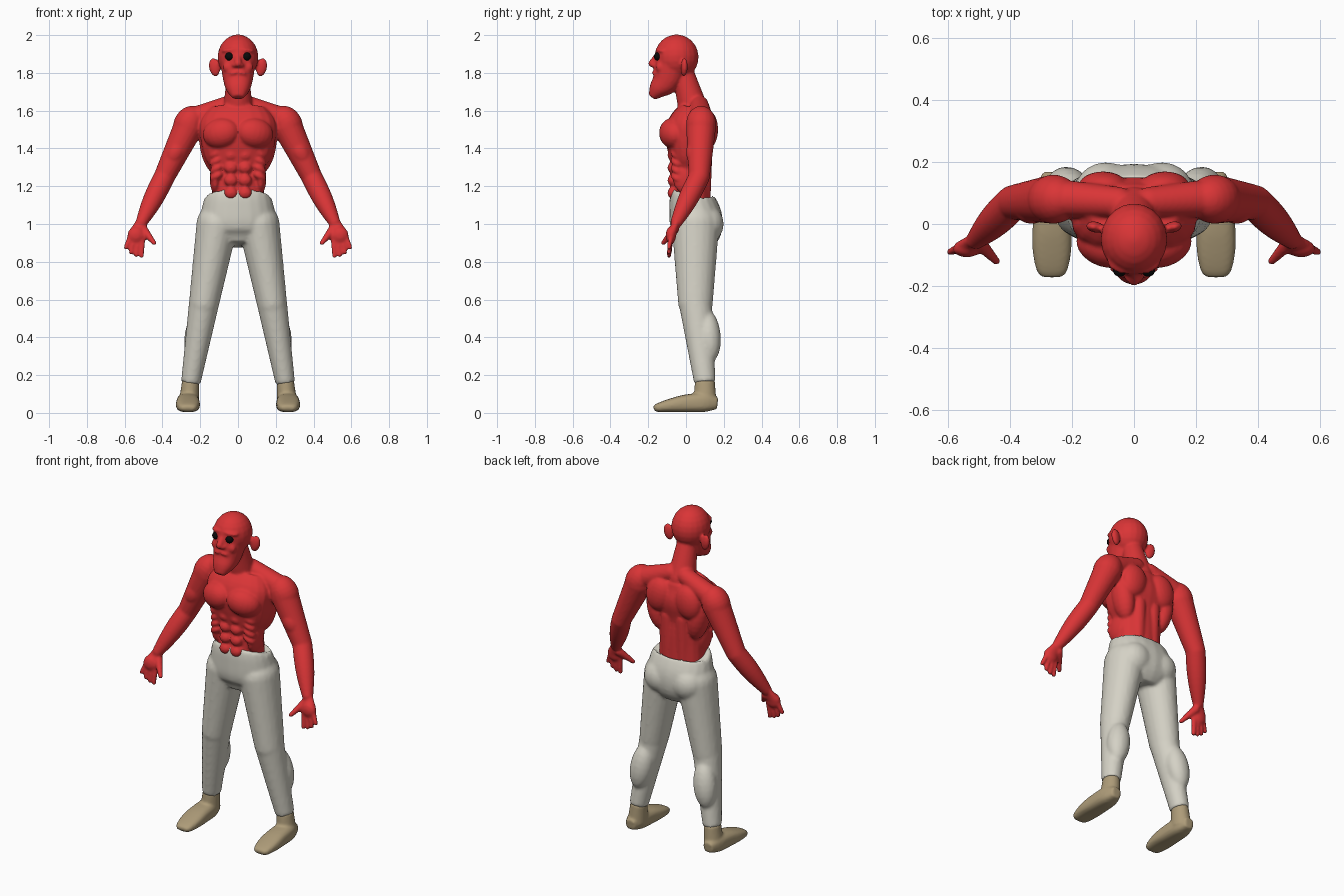
import bpy, bmesh, math
from mathutils import Vector, Matrix, Euler

cube = bpy.data.objects.get("Cube")
if cube:
    bpy.data.objects.remove(cube)


def material(name, colour):
    mat = bpy.data.materials.new(name)
    mat.use_nodes = True
    mat.diffuse_color = (*colour, 1)
    shader = mat.node_tree.nodes["Principled BSDF"]
    shader.inputs["Base Color"].default_value = (*colour, 1)
    return mat


red = material("red skin", (.7, .035, .037))
cream = material("cream cloth", (.66, .64, .56))
tan = material("tan leather", (.42, .33, .19))
black = material("black", (.003, .003, .003))


def signs(x):
    """Parts away from the middle are built on both sides."""
    return (1, -1) if x else (1,)


def spline(rows, steps=4):
    """Smooth curve through rows of numbers."""
    rows = [Vector(row) for row in rows]
    last = len(rows) - 1
    curve = []
    for i in range(last):
        start, end = rows[i], rows[i + 1]
        leave = (end - rows[max(i - 1, 0)]) / 2
        arrive = (rows[min(i + 2, last)] - start) / 2
        for step in range(steps):
            t = step / steps
            ease = t * t * (3 - 2 * t)
            curve.append(start.lerp(end, ease) + leave * t * (1 - t) ** 2
                         - arrive * t * t * (1 - t))
    return curve + [rows[-1]]


def tube(bm, sections, power=2, sides=20):
    """Closed skin over sections, each a centre, a width and a depth."""
    rings = []
    last = len(sections) - 1
    for i, (centre, width, depth) in enumerate(sections):
        along = sections[min(i + 1, last)][0] - sections[max(i - 1, 0)][0]
        along.normalize()
        across = (Vector((1, 0, 0)) - along * along.x).normalized()
        out = along.cross(across)
        ring = []
        for side in range(sides):
            angle = math.tau * side / sides
            c, s = (math.copysign(abs(v) ** (2 / power), v)
                    for v in (math.cos(angle), math.sin(angle)))
            ring.append(bm.verts.new(centre + across * c * width + out * s * depth))
        rings.append(ring)
    for low, high in zip(rings, rings[1:]):
        for side in range(sides):
            bm.faces.new((low[side - 1], low[side], high[side], high[side - 1]))
    bm.faces.new(rings[0][::-1])
    bm.faces.new(rings[-1])
    return [vert for ring in rings for vert in ring]


def loft(bm, rows, x=0, power=2):
    """Upright or lying form; each row is y, z, width, depth."""
    for sign in signs(x):
        tube(bm, [(Vector((sign * x, y, z)), width, depth)
                  for y, z, width, depth in spline(rows)], power)


def blob(bm, centre, radii, tilt=(0, 0, 0), rings=12):
    """Tilted ellipsoid."""
    angles = [math.pi * (i + .3) / rings for i in range(rings)]
    angles.append(math.pi - angles[0])
    for sign in signs(centre[0]):
        place = Matrix.Translation((sign * centre[0], centre[1], centre[2]))
        turn = Euler((tilt[0], sign * tilt[1], sign * tilt[2])).to_matrix().to_4x4()
        shape = place @ turn @ Matrix.Diagonal((*radii, 1))
        for vert in tube(bm, [(Vector((0, 0, -math.cos(a))), math.sin(a), math.sin(a))
                              for a in angles]):
            vert.co = shape @ vert.co


def limb(bm, start, end, thick, thin, swell=0, depth=1, rounded=True):
    """Tapered limb between two joints, with an optional muscle swell."""
    start, end = Vector(start), Vector(end)
    for sign in signs(start.x):
        flip = Vector((sign, 1, 1))
        sections = []
        for step in range(9):
            t = step / 8
            radius = thick + (thin - thick) * t + swell * math.sin(math.pi * t)
            sections.append((start.lerp(end, t) * flip, radius, radius * depth))
        tube(bm, sections)
    if rounded:
        blob(bm, start, (thick, thick * depth, thick))
        blob(bm, end, (thin, thin * depth, thin))


def finish(name, bm, mat, voxel=0, smoothing=0):
    """Make the object, fusing its pieces into one soft surface."""
    for face in bm.faces:
        face.smooth = True
    mesh = bpy.data.meshes.new(name)
    bm.to_mesh(mesh)
    bm.free()
    mesh.materials.append(mat)
    obj = bpy.data.objects.new(name, mesh)
    bpy.context.collection.objects.link(obj)
    if voxel:
        fuse = obj.modifiers.new("fuse", 'REMESH')
        fuse.mode = 'VOXEL'
        fuse.voxel_size = voxel
        fuse.use_smooth_shade = True
        soften = obj.modifiers.new("soften", 'SMOOTH')
        soften.iterations = smoothing


# Torso, neck and sloping shoulders
body = bmesh.new()
loft(body, [(.03, 1.1, .14, .1), (.03, 1.27, .14, .1), (.02, 1.36, .18, .11),
            (.02, 1.46, .2, .13), (.03, 1.54, .2, .12), (.05, 1.61, .15, .08)], power=2.3)
limb(body, start=(0, .04, 1.6), end=(0, -.02, 1.82), thick=.08, thin=.055)
limb(body, start=(.05, .07, 1.63), end=(.2, .08, 1.57), thick=.05, thin=.06)

# Chest, shoulder, back and side muscles
blob(body, centre=(.09, -.07, 1.48), radii=(.1, .07, .08), tilt=(0, .2, .3))
blob(body, centre=(.26, .08, 1.53), radii=(.08, .08, .1), tilt=(0, -.5, 0))
blob(body, centre=(.1, .12, 1.5), radii=(.08, .05, .1), tilt=(0, -.2, 0))
blob(body, centre=(.14, .07, 1.4), radii=(.06, .07, .14), tilt=(0, .2, 0))
blob(body, centre=(.12, 0, 1.24), radii=(.03, .07, .08))
limb(body, start=(.05, .09, 1.12), end=(.05, .1, 1.38), thick=.04, thin=.04)

# Stomach muscles and ribs
for row in range(4):
    blob(body, centre=(.037, -.07, 1.365 - row * .067), radii=(.036, .028, .032))
    blob(body, centre=(.115, -.05, 1.37 - row * .04), radii=(.04, .03, .02), tilt=(0, .5, .5))

# Arms
shoulder, elbow, wrist = (.26, .08, 1.52), (.39, .07, 1.25), (.51, -.05, 1.01)
limb(body, shoulder, elbow, thick=.08, thin=.056)
limb(body, elbow, wrist, thick=.056, thin=.032, swell=.009)
blob(body, centre=(.33, .05, 1.38), radii=(.05, .05, .08), tilt=(0, -.5, 0))

# Hands with four fingers and a thumb
limb(body, wrist, (.54, -.08, .94), thick=.03, thin=.046, depth=.6)
for finger in range(4):
    knuckle = (.505 + finger * .022, -.08, .93)
    tip = (.51 + finger * .028, -.09, .83 + finger ** 2 * .005)
    limb(body, knuckle, tip, thick=.015, thin=.012)
limb(body, start=(.5, -.06, .97), end=(.445, -.12, .9), thick=.024, thin=.013)

# Head narrowing to a pointed bearded chin
blob(body, centre=(0, -.05, 1.883), radii=(.108, .117, .12))
loft(body, [(-.18, 1.67, .03, .02), (-.15, 1.71, .06, .05), (-.1, 1.77, .08, .08),
            (-.06, 1.9, .1, .1)], power=2.2)

# Brow, nose, nostrils, moustache, cheeks and ears
blob(body, centre=(.04, -.13, 1.92), radii=(.05, .03, .014), tilt=(0, .1, .3))
limb(body, start=(0, -.15, 1.9), end=(0, -.18, 1.85), thick=.012, thin=.02)
blob(body, centre=(.017, -.17, 1.84), radii=(.015, .018, .012))
blob(body, centre=(.02, -.16, 1.8), radii=(.03, .02, .012), tilt=(0, .3, .2))
blob(body, centre=(.05, -.14, 1.83), radii=(.03, .02, .03))
blob(body, centre=(.125, -.01, 1.83), radii=(.03, .018, .05), tilt=(0, .2, .2))
finish("body", body, red, voxel=.0075, smoothing=4)

# Eyes
eyes = bmesh.new()
blob(eyes, centre=(.046, -.148, 1.887), radii=(.022, .022, .022))
finish("eyes", eyes, black)

# Trousers: hips, legs, seat and calves
trousers = bmesh.new()
loft(trousers, [(.05, .89, .1, .09), (.06, .96, .2, .13), (.05, 1.04, .2, .14),
                (.03, 1.13, .18, .12), (.03, 1.147, .165, .108)], power=2.2)
hip, knee, ankle = (.11, .05, 1), (.18, .05, .58), (.25, .1, .16)
limb(trousers, hip, knee, thick=.11, thin=.08, depth=1.15)
limb(trousers, knee, ankle, thick=.08, thin=.052, depth=1.1, rounded=False)
blob(trousers, centre=(.09, .11, 1), radii=(.1, .09, .1))
blob(trousers, centre=(.215, .12, .41), radii=(.068, .064, .14), tilt=(.1, -.15, 0))
finish("trousers", trousers, cream, voxel=.01, smoothing=5)

# Shoes
shoes = bmesh.new()
loft(shoes, [(-.17, .02, .03, .012), (-.15, .027, .05, .023), (-.08, .04, .063, .036),
             (0, .05, .062, .047), (.1, .055, .055, .05), (.167, .05, .03, .03)],
     x=.265, power=2.8)
limb(shoes, start=(.26, .1, .05), end=(.25, .1, .17), thick=.054, thin=.046,
     depth=1.15, rounded=False)
finish("shoes", shoes, tan, voxel=.008, smoothing=4)
